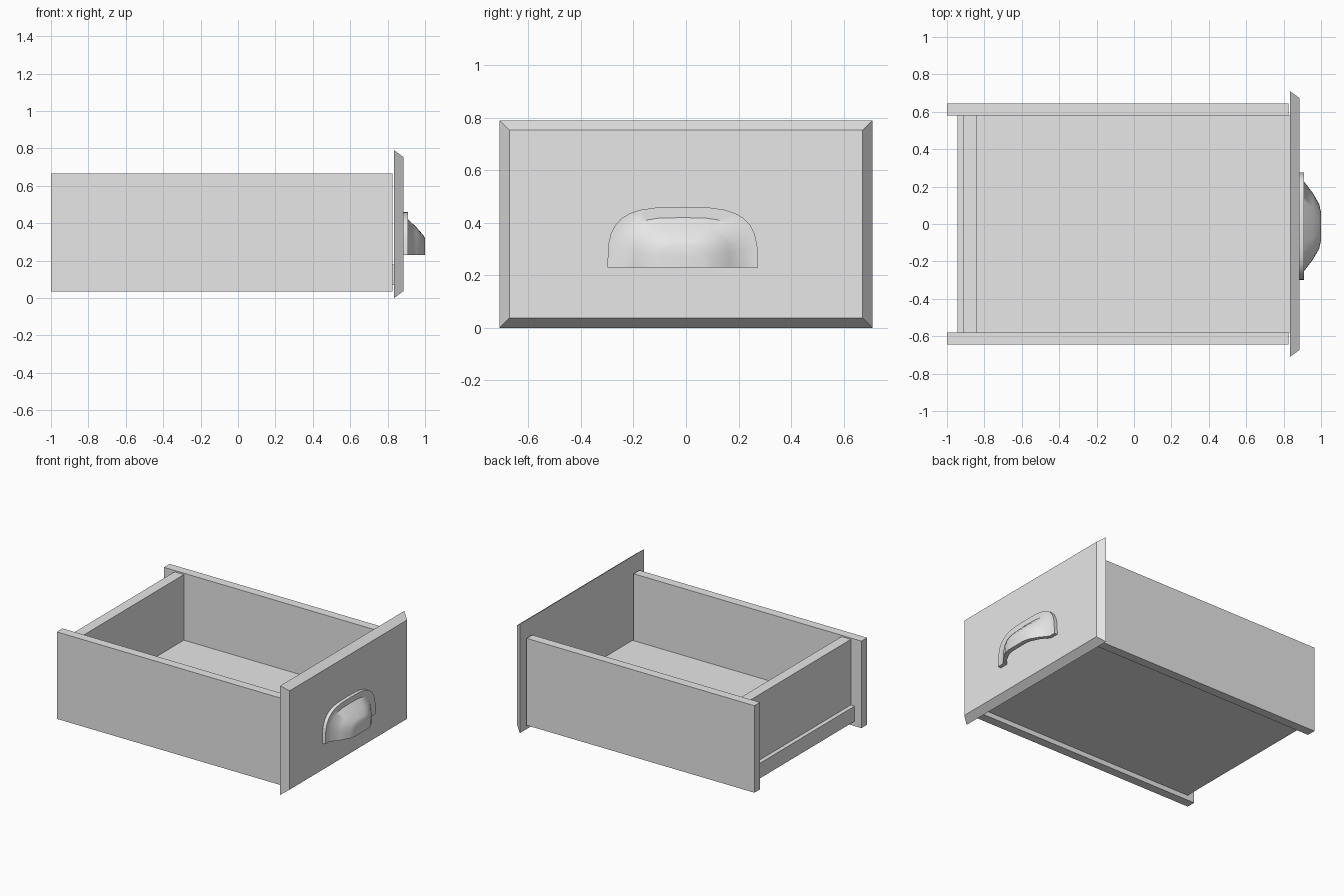
import bpy, bmesh, math

cube = bpy.data.objects.get("Cube")
if cube:
    bpy.data.objects.remove(cube, do_unlink=True)

# One plain grey for the whole drawer
GREY = (0.8, 0.8, 0.8, 1)
grey = bpy.data.materials.new("plain_grey")
grey.use_nodes = True
grey.diffuse_color = GREY
grey.node_tree.nodes["Principled BSDF"].inputs["Base Color"].default_value = GREY


def finish(name, bm):
    bmesh.ops.recalc_face_normals(bm, faces=bm.faces[:])
    mesh = bpy.data.meshes.new(name)
    bm.to_mesh(mesh)
    bm.free()
    mesh.materials.append(grey)
    obj = bpy.data.objects.new(name, mesh)
    bpy.context.collection.objects.link(obj)
    return obj


def board(name, x, y, z, chamfer=0):
    """Box from ranges; chamfer shrinks the +x face on every side."""
    bm = bmesh.new()
    bmesh.ops.create_cube(bm, size=1)
    for v in bm.verts:
        inset = chamfer if v.co.x > 0 else 0
        iy = -inset if v.co.y > 0 else inset
        iz = -inset if v.co.z > 0 else inset
        v.co = (x[v.co.x > 0], y[v.co.y > 0] + iy, z[v.co.z > 0] + iz)
    return finish(name, bm)


# Drawer box
board("left_side", (-1, 0.825), (0.58, 0.645), (0.035, 0.665))
board("right_side", (-1, 0.825), (-0.645, -0.58), (0.035, 0.665))
board("back_panel", (-0.915, -0.84), (-0.58, 0.58), (0.18, 0.655))
board("bottom_panel", (-0.945, 0.835), (-0.58, 0.58), (0.07, 0.18))
board("front_panel", (0.835, 0.885), (-0.71, 0.71), (0, 0.79), chamfer=0.037)

# Cup handle: hollow shell lofted through arches, open below and behind
STEPS, CENTRE, BASE = 16, -0.0125, 0.23


def arch(bm, x, half, height):
    ring = []
    for i in range(STEPS + 1):
        a = math.pi * i / STEPS
        c, s = math.cos(a), max(math.sin(a), 0)
        y = math.copysign(abs(c) ** 0.6, c) * half
        ring.append(bm.verts.new((x, CENTRE + y, BASE + height * s ** 0.6)))
    return ring


def loft(bm, sections):
    rings = [arch(bm, *s) for s in sections]
    for a, b in zip(rings, rings[1:]):
        for i in range(STEPS):
            bm.faces.new((a[i], a[i + 1], b[i + 1], b[i]))
    bm.faces.new(rings[-1])
    return rings


bm = bmesh.new()
outer = loft(bm, [(0.885, 0.287, 0.23), (0.91, 0.287, 0.23), (0.91, 0.238, 0.19),
                  (0.955, 0.18, 0.147), (0.99, 0.12, 0.107), (1.0, 0.075, 0.09)])
inner = loft(bm, [(0.885, 0.225, 0.175), (0.93, 0.17, 0.133),
                  (0.96, 0.11, 0.09), (0.968, 0.07, 0.075)])
# Rim against the front panel and the lip underneath
for i in range(STEPS):
    bm.faces.new((outer[0][i], outer[0][i + 1], inner[0][i + 1], inner[0][i]))
lip = [r[0] for r in outer] + [r[-1] for r in reversed(outer)]
lip += [r[-1] for r in inner] + [r[0] for r in reversed(inner)]
bm.faces.new(lip)
handle = finish("cup_handle", bm)

bpy.ops.object.select_all(action="DESELECT")
handle.select_set(True)
bpy.context.view_layer.objects.active = handle
bpy.ops.object.shade_smooth_by_angle(angle=math.radians(40))
